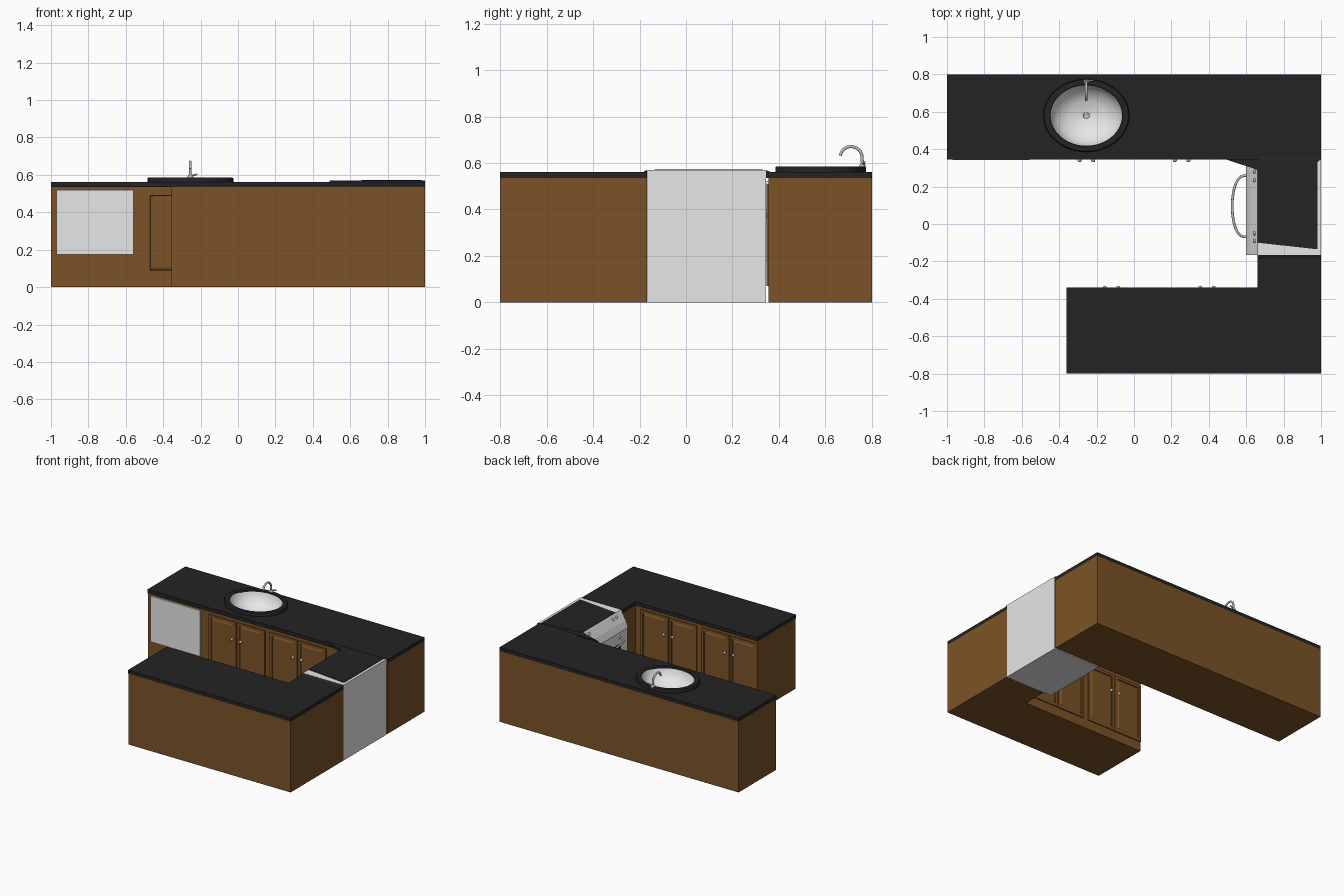
import bpy, bmesh, math
from mathutils import Vector

if "Cube" in bpy.data.objects:
    bpy.data.objects.remove(bpy.data.objects["Cube"])


def material(name, r, g, b):
    m = bpy.data.materials.new(name)
    m.diffuse_color = (r, g, b, 1)
    m.use_nodes = True
    m.node_tree.nodes["Principled BSDF"].inputs["Base Color"].default_value = m.diffuse_color
    return m


WOOD = material("brown wood", 0.2, 0.086, 0.02)
BLACK = material("black stone", 0.017, 0.017, 0.017)
WHITE = material("white enamel", 0.8, 0.8, 0.8)
METAL = material("grey metal", 0.5, 0.5, 0.5)


def finish(name, bm, mat, recalc=True):
    if recalc:
        bmesh.ops.recalc_face_normals(bm, faces=bm.faces)
    me = bpy.data.meshes.new(name)
    bm.to_mesh(me)
    bm.free()
    me.materials.append(mat)
    ob = bpy.data.objects.new(name, me)
    bpy.context.collection.objects.link(ob)
    return ob


def smooth(ob):
    bpy.ops.object.select_all(action='DESELECT')
    ob.select_set(True)
    bpy.context.view_layer.objects.active = ob
    bpy.ops.object.shade_smooth_by_angle(angle=math.radians(40))


def loft(name, low, high, mat):
    """Closed solid between two matching 3D polygons."""
    bm = bmesh.new()
    a = [bm.verts.new(p) for p in low]
    b = [bm.verts.new(p) for p in high]
    bm.faces.new(a)
    bm.faces.new(b)
    for i in range(len(a)):
        j = (i + 1) % len(a)
        bm.faces.new((a[i], a[j], b[j], b[i]))
    return finish(name, bm, mat)


def slab(name, pts, z0, z1, mat):
    return loft(name, [(x, y, z0) for x, y in pts], [(x, y, z1) for x, y in pts], mat)


def box(name, x0, x1, y0, y1, z0, z1, mat):
    return slab(name, [(x0, y0), (x1, y0), (x1, y1), (x0, y1)], z0, z1, mat)


def lathe(name, profile, cx, cy, rx, ry, mat, n=48):
    """Elliptical turned surface; profile is (radius fraction, z)."""
    bm = bmesh.new()
    rings = [[bm.verts.new((cx + r * rx * math.cos(2 * math.pi * k / n),
                            cy + r * ry * math.sin(2 * math.pi * k / n), z))
              for k in range(n)] for r, z in profile]
    for p, q in zip(rings, rings[1:]):
        for k in range(n):
            m = (k + 1) % n
            bm.faces.new((p[k], p[m], q[m], q[k]))
    ob = finish(name, bm, mat, recalc=False)
    smooth(ob)
    return ob


def tube(name, pts, radius, mat):
    cu = bpy.data.curves.new(name, 'CURVE')
    cu.dimensions = '3D'
    cu.bevel_depth = radius
    cu.bevel_resolution = 3
    cu.use_fill_caps = True
    sp = cu.splines.new('POLY')
    sp.points.add(len(pts) - 1)
    for p, c in zip(sp.points, pts):
        p.co = (*c, 1)
    cu.materials.append(mat)
    ob = bpy.data.objects.new(name, cu)
    bpy.context.collection.objects.link(ob)
    bpy.ops.object.select_all(action='DESELECT')
    ob.select_set(True)
    bpy.context.view_layer.objects.active = ob
    bpy.ops.object.convert(target='MESH')
    smooth(bpy.context.view_layer.objects.active)


def ball(name, loc, r):
    bm = bmesh.new()
    bmesh.ops.create_uvsphere(bm, u_segments=12, v_segments=8, radius=r)
    bmesh.ops.translate(bm, verts=bm.verts, vec=Vector(loc))
    smooth(finish(name, bm, METAL))


def door(name, x0, x1, side):
    """Raised-panel door; side = 1 on the back run, -1 on the front run."""
    ob = box(name, x0, x1, *sorted((side * 0.347, side * 0.355)), 0.07, 0.51, WOOD)
    bm = bmesh.new()
    bm.from_mesh(ob.data)
    bm.normal_update()
    face = [f for f in bm.faces if f.normal.y * side < -0.9]
    bmesh.ops.inset_region(bm, faces=face, thickness=0.028)
    bmesh.ops.inset_region(bm, faces=face, thickness=0.003, depth=-0.006)
    bmesh.ops.inset_region(bm, faces=face, thickness=0.018, depth=0.006)
    bm.to_mesh(ob.data)
    bm.free()


def door_pair(label, cx, side):
    for s, tag in ((-1, "left"), (1, "right")):
        door(f"{label}_{tag}_door", *sorted((cx + s * 0.003, cx + s * 0.235)), side)
        ball(f"{label}_{tag}_knob", (cx + s * 0.036, side * 0.341, 0.375), 0.011)


# Cabinets and worktops
back_cab = box("back_cabinet", -1, 1, 0.355, 0.8, 0, 0.535, WOOD)
slab("front_cabinet", [(-0.355, -0.8), (1, -0.8), (1, -0.167), (0.67, -0.167),
                       (0.67, -0.355), (-0.355, -0.355)], 0, 0.535, WOOD)
back_top = slab("back_worktop", [(-1, 0.345), (1, 0.345), (1, 0.8), (-1, 0.8)],
                0.535, 0.562, BLACK)
slab("front_worktop", [(-0.36, -0.8), (1, -0.8), (1, -0.167), (0.66, -0.167),
                       (0.66, -0.34), (-0.36, -0.34)], 0.535, 0.562, BLACK)
# Raised worktop edges running up to the stove
slab("corner_wedge", [(0.49, 0.346), (0.66, 0.29), (0.98, 0.33), (1, 0.346)],
     0.55, 0.571, BLACK)
for nm, y0, y1 in (("back_ramp", 0.365, 0.345), ("front_ramp", -0.187, -0.167)):
    loft(nm, [(0.66, y0, 0.561), (0.66, y1, 0.561), (0.66, y1, 0.57)],
         [(1, y0, 0.561), (1, y1, 0.561), (1, y1, 0.57)], BLACK)

for label, cx, side in (("sink", -0.255, 1), ("middle", 0.255, 1),
                        ("front_a", -0.12, -1), ("front_b", 0.39, -1)):
    door_pair(label, cx, side)

# Dishwasher panel
box("dishwasher", -0.97, -0.56, 0.343, 0.355, 0.175, 0.52, WHITE)

# Stove with sloped control panel
prof = [(1, 0), (0.605, 0), (0.605, 0.44), (0.6, 0.45), (0.62, 0.5), (0.66, 0.57), (1, 0.57)]
loft("stove", [(x, -0.166, z) for x, z in prof], [(x, 0.344, z) for x, z in prof], WHITE)
slab("cooktop", [(0.66, -0.1), (0.98, -0.135), (0.98, 0.33), (0.66, 0.3)], 0.568, 0.573, BLACK)
box("oven_window", 0.6, 0.606, -0.08, 0.26, 0.17, 0.36, BLACK)
tube("oven_handle", [(0.607 - 0.082 * math.sin(t) ** 0.7, 0.095 + 0.165 * math.cos(t), 0.41)
                     for t in [math.pi * k / 20 for k in range(20)] + [math.pi - 1e-6]],
     0.007, METAL)
for i, y in enumerate((0.28, 0.235, -0.05, -0.09)):
    ball(f"stove_knob_{i}", (0.646, y, 0.543), 0.011)

# Sink: hole through worktop, rim, bowl, drain
SX, SY = -0.255, 0.58
cutter = lathe("sink_cutter", [(1, 0.44), (1, 0.7)], SX, SY, 0.2, 0.173, BLACK)
bm = bmesh.new()
bm.from_mesh(cutter.data)
bmesh.ops.holes_fill(bm, edges=bm.edges)
bmesh.ops.recalc_face_normals(bm, faces=bm.faces)
bm.to_mesh(cutter.data)
bm.free()
cutter.hide_render = True
cutter.hide_viewport = True
for ob in (back_cab, back_top):
    mod = ob.modifiers.new("sink_hole", 'BOOLEAN')
    mod.operation = 'DIFFERENCE'
    mod.solver = 'EXACT'
    mod.object = cutter
lathe("sink_rim", [(1, 0.56), (1, 0.58), (0.98, 0.586), (0.84, 0.586), (0.83, 0.575)],
      SX, SY, 0.23, 0.195, BLACK)
lathe("sink_bowl", [(1.01, 0.58), (0.96, 0.55), (0.82, 0.51), (0.5, 0.475), (0.05, 0.463)],
      SX, SY, 0.19, 0.164, WHITE)
lathe("drain", [(1, 0.462), (0.9, 0.469), (0.01, 0.466)], SX, SY, 0.018, 0.018, METAL, 16)

# Tap
lathe("tap_base", [(1, 0.58), (1, 0.592), (0.65, 0.6), (0.01, 0.602)], SX, 0.76, 0.016, 0.013, METAL, 16)
tube("tap_spout", [(SX, 0.76, 0.585), (SX, 0.759, 0.61)] +
     [(SX, 0.711 + 0.047 * math.cos(t), 0.625 + 0.046 * math.sin(t))
      for t in [math.pi * 0.95 * k / 14 for k in range(15)]], 0.007, METAL)
tube("tap_lever", [(SX, 0.762, 0.596), (-0.235, 0.765, 0.599), (-0.218, 0.768, 0.604)], 0.005, METAL)
